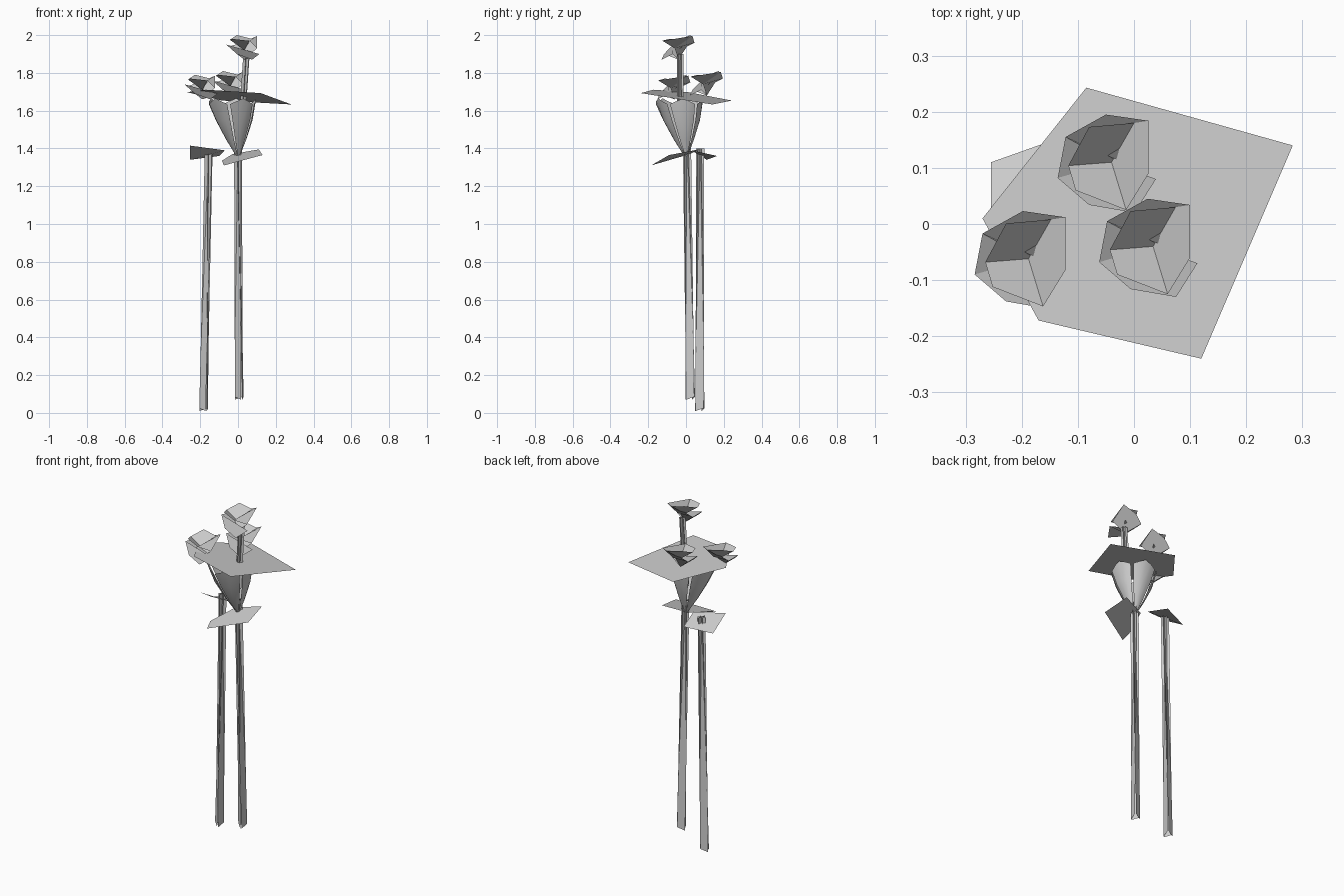
import bpy
import bmesh
import math
from mathutils import Vector

default_cube = bpy.data.objects.get("Cube")
if default_cube:
    bpy.data.objects.remove(default_cube, do_unlink=True)

# One plain grey for the whole plant
GREY = (0.6, 0.6, 0.6, 1)
grey = bpy.data.materials.new("plain_grey")
grey.use_nodes = True
grey.diffuse_color = GREY
grey.node_tree.nodes["Principled BSDF"].inputs["Base Color"].default_value = GREY


def make_object(name, points, faces, smooth=False):
    """Build a thin sheet object from a few corner points."""
    mesh = bpy.data.meshes.new(name)
    bm = bmesh.new()
    verts = [bm.verts.new(point) for point in points]
    for face in faces:
        bm.faces.new([verts[index] for index in face]).smooth = smooth
    bm.to_mesh(mesh)
    bm.free()
    mesh.materials.append(grey)
    obj = bpy.data.objects.new(name, mesh)
    bpy.context.collection.objects.link(obj)
    return obj


def make_plate(name, outline):
    """Build one flat sheet from its outline."""
    return make_object(name, outline, [range(len(outline))])


def make_stem(name, bottom, top, half_width, spread):
    """Three crossed strips that drift apart towards the ground."""
    bottom, top = Vector(bottom), Vector(top)
    points, faces = [], []
    for strip in range(3):
        angle = math.radians(20 + 60 * strip)
        side = Vector((math.cos(angle), math.sin(angle), 0)) * half_width
        outward = Vector((-math.sin(angle), math.cos(angle), 0)) * spread
        outward *= -1 if strip == 1 else 1
        notch = Vector((0, 0, 0.015))
        first = len(points)
        points += [bottom + outward - side, bottom + outward + side + notch,
                   top + side, top - side]
        faces.append(range(first, first + 4))
    return make_object(name, points, faces)


def make_cup(name, petal_count=5, columns=4):
    """Curved petals rising from a point, with narrow gaps between them."""
    profile = [(0.01, 1.36), (0.055, 1.45), (0.098, 1.55), (0.125, 1.65)]
    base, rim = Vector((0, 0, 0)), Vector((-0.03, -0.035, 0))
    step = math.tau / petal_count
    for petal in range(petal_count):
        middle = math.radians(45) + step * (petal + 0.5)
        points, faces = [], []
        for row, (radius, height) in enumerate(profile):
            centre = base.lerp(rim, row / (len(profile) - 1))
            for column in range(columns + 1):
                across = column / columns - 0.5
                angle = middle + across * step * 0.9
                # Rim corners dip and the middle stands taller
                lift = 0.03 * (0.5 - 2 * abs(across)) if height > 1.6 else 0
                points.append(centre + Vector((radius * math.cos(angle),
                                               radius * math.sin(angle),
                                               height + lift)))
        width = columns + 1
        for row in range(len(profile) - 1):
            for column in range(columns):
                corner = row * width + column
                faces.append((corner, corner + 1, corner + width + 1, corner + width))
        make_object(f"{name}_petal_{petal + 1}", points, faces, smooth=True)


def make_flower(name, location):
    """Three cupped inner petals over three spreading outer ones."""
    corners = {
        "heart": (0, 0, 0.04), "base": (0, 0, -0.01),
        "back": (0.04, 0.07, 0.1), "back_left": (-0.04, 0.063, 0.12),
        "left": (-0.077, -0.006, 0.095), "right": (0.066, 0.074, 0.115),
        "right_low": (0.066, -0.02, 0.05), "front": (0.026, -0.085, 0.09),
        "front_left": (-0.064, -0.05, 0.1),
        "outer_left": (-0.096, -0.028, 0.07), "outer_front_left": (-0.04, -0.076, 0.02),
        "outer_front": (0.041, -0.09, -0.01), "outer_right": (0.079, -0.03, 0.02),
        "outer_back": (-0.01, 0.085, 0.08), "outer_back_left": (-0.082, 0.045, 0.06),
    }
    petals = [
        ("heart", "back", "back_left", "left"),
        ("heart", "front", "right_low", "right", "back"),
        ("heart", "left", "front_left", "front"),
        ("base", "outer_left", "outer_front_left", "outer_front", "outer_right"),
        ("base", "right_low", "right", "outer_back", "outer_back_left"),
        ("base", "outer_back_left", "outer_left", "outer_front_left"),
    ]
    order = list(corners)
    faces = [[order.index(corner) for corner in petal] for petal in petals]
    flower = make_object(name, corners.values(), faces)
    flower.location = location


# Two tall stems and the stalk of the upper flower
make_stem("side_stem", (-0.178, 0.075, 0.01), (-0.155, 0.075, 1.4), 0.022, 0.016)
make_stem("main_stem", (0.01, 0.025, 0.07), (0, 0.005, 1.43), 0.022, 0.016)
make_stem("flower_stalk", (0.02, -0.03, 1.5), (0.045, -0.03, 1.9), 0.018, 0.003)

# Leaves at the top of each stem
make_plate("side_leaf", [(-0.255, 0.11, 1.34), (-0.255, -0.01, 1.415),
                         (-0.07, 0.03, 1.39), (-0.1, 0.165, 1.36)])
make_plate("main_leaf", [(-0.085, -0.14, 1.335), (-0.075, -0.185, 1.31),
                         (0.13, -0.09, 1.365), (0.11, 0.07, 1.395),
                         (-0.03, 0.02, 1.37)])

# Cup with a broad tilted leaf across its rim
make_cup("cup")
outline = [(-0.085, 0.243), (0.283, 0.14), (0.12, -0.24), (-0.17, -0.172), (-0.27, 0.01)]
make_plate("rim_leaf", [(x, y, 1.675 - 0.09 * x - 0.12 * y) for x, y in outline])

# Three matching flowers
make_flower("upper_flower", (0.034, -0.04, 1.88))
make_flower("left_flower", (-0.188, -0.062, 1.67))
make_flower("back_flower", (-0.04, 0.11, 1.69))
